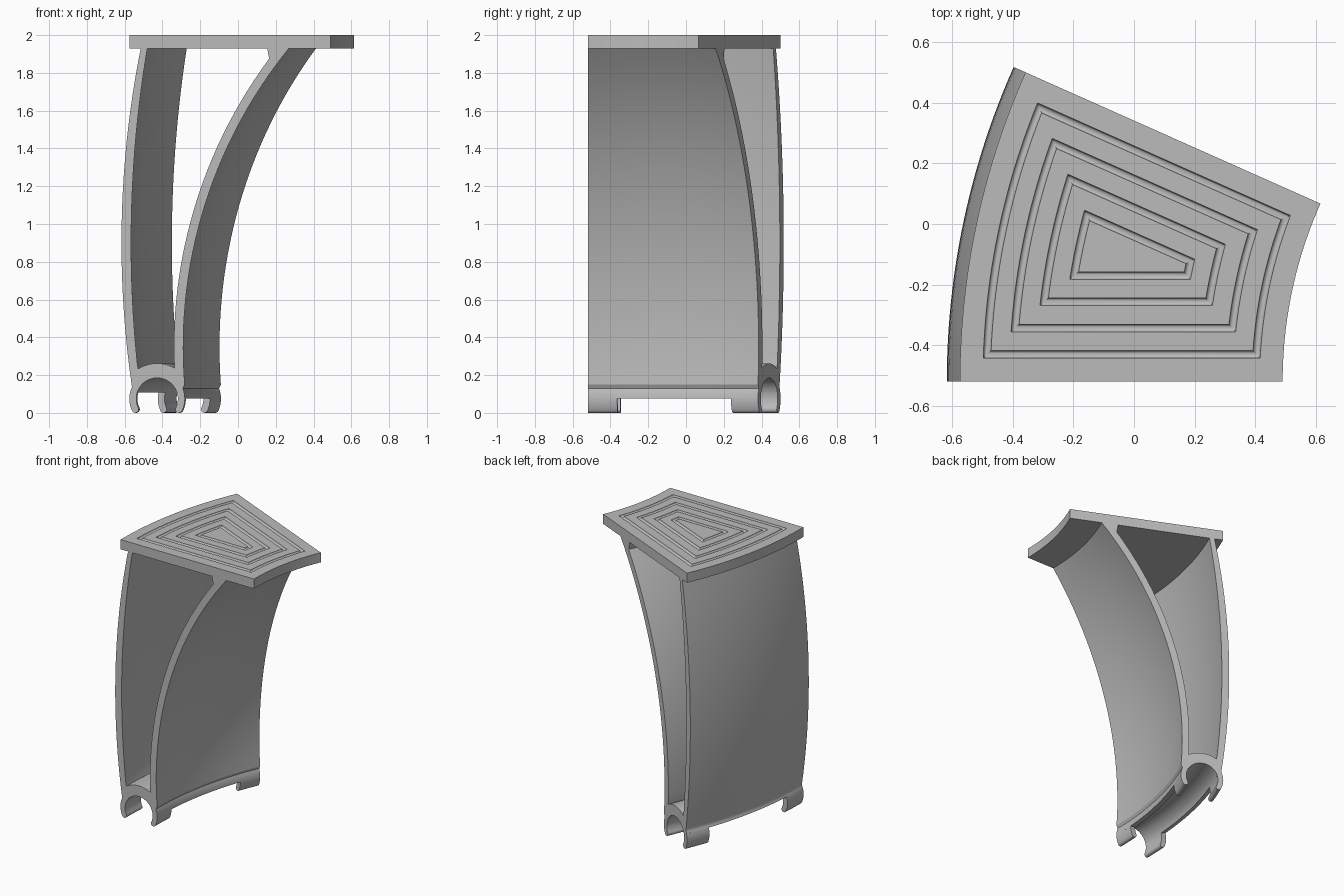
import bpy, bmesh
from math import sin, cos, asin, sqrt, radians, pi

cube = bpy.data.objects.get("Cube")
if cube:
    bpy.data.objects.remove(cube, do_unlink=True)

grey = bpy.data.materials.new("plain grey")
grey.use_nodes = True
GREY = (0.5, 0.5, 0.5, 1)
grey.diffuse_color = GREY
grey.node_tree.nodes["Principled BSDF"].inputs["Base Color"].default_value = GREY

# Everything is swept around one vertical axis
AXIS_X, AXIS_Y, SWEEP = 1.93, -0.5185, radians(24)
CLIP = radians(4)
PLATE_BOTTOM, PLATE_TOP = 1.93, 2.0


def polar(r, angle, z):
    return (AXIS_X - r * cos(angle), AXIS_Y + r * sin(angle), z)


def loft(name, loops):
    """Join equal closed loops with quads and cap both ends."""
    bm = bmesh.new()
    rows = [[bm.verts.new(p) for p in loop] for loop in loops]
    n = len(rows[0])
    for a, b in zip(rows, rows[1:]):
        for i in range(n):
            j = (i + 1) % n
            bm.faces.new((a[i], a[j], b[j], b[i]))
    bm.faces.new(rows[0][::-1])
    bm.faces.new(rows[-1])
    bmesh.ops.recalc_face_normals(bm, faces=bm.faces)
    mesh = bpy.data.meshes.new(name)
    bm.to_mesh(mesh)
    bm.free()
    mesh.materials.append(grey)
    obj = bpy.data.objects.new(name, mesh)
    bpy.context.collection.objects.link(obj)
    bpy.ops.object.select_all(action='DESELECT')
    obj.select_set(True)
    bpy.context.view_layer.objects.active = obj
    bpy.ops.object.shade_smooth_by_angle(angle=radians(30))
    return obj


def sweep(name, profile, start, end, steps):
    loft(name, [[polar(AXIS_X - x, start + (end - start) * k / steps, z)
                 for x, z in profile] for k in range(steps + 1)])


def circle(cx, cz, r, start, end, steps):
    return [(cx + r * cos(radians(start + (end - start) * k / steps)),
             cz + r * sin(radians(start + (end - start) * k / steps)))
            for k in range(steps + 1)]


def bow(x0, z0, r, z_from, z_to, steps=28):
    """Upright arc whose leftmost point is (x0, z0)."""
    zs = [z_from + (z_to - z_from) * k / steps for k in range(steps + 1)]
    return [(x0 + r - sqrt(r * r - (z - z0) ** 2), z) for z in zs]


# Clip centre and radii
CX, CZ, OUT, INN = -0.4285, 0.075, 0.147, 0.11
LEFT_END = 163

# Body: two bowed walls joined by a domed channel, open under the plate
body = bow(-0.617, 0.9, 5.25, PLATE_BOTTOM, 0.15)
body += circle(CX, CZ, OUT, 155, LEFT_END, 2)
body += circle(CX, CZ, INN, LEFT_END, 0, 24)
body += circle(CX, CZ, OUT, 0, 22, 4)
body += bow(-0.29, 0.35, 2.51, 0.15, PLATE_BOTTOM)
body += [(0.155, PLATE_BOTTOM)]
body += bow(-0.339, 0.35, 2.56, 1.875, 0.25)
body += circle(CX, CZ, 0.187, 60, 122, 12)
body += bow(-0.566, 0.9, 6.2, 0.25, PLATE_BOTTOM)
sweep("curved_body", body, 0, SWEEP, 24)


# Clip fingers: short rounded hooks at both ends of the channel
def finger(start, end):
    mid, cap = (OUT + INN) / 2, (OUT - INN) / 2
    turn = 1 if end > start else -1
    tip = radians(end)
    tx, tz = CX + mid * cos(tip), CZ + mid * sin(tip)
    return (circle(CX, CZ, OUT, start, end, 8)
            + circle(tx, tz, cap, end, end + turn * 180, 8)[1:-1]
            + circle(CX, CZ, INN, end, start, 8))


for side, angles in (("outer", (LEFT_END, 206)), ("inner", (0, -26))):
    for place, start in (("front", 0), ("back", SWEEP - CLIP)):
        sweep(f"{place}_{side}_clip_finger", finger(*angles), start, start + CLIP, 6)


# Top plate: outline offset inwards to form four rounded grooves
def outline(offset, z, steps=20):
    def arc(r):
        edge = asin(offset / r)
        return [polar(r, edge + (SWEEP - 2 * edge) * k / steps, z)
                for k in range(steps + 1)]
    return arc(2.504 - offset) + arc(1.44 + offset)[::-1]


GROOVE = 0.0125
loops = [outline(0, PLATE_BOTTOM), outline(0, PLATE_TOP)]
for offset in (0.076, 0.163, 0.25, 0.336):
    for k in range(9):
        a = pi * k / 8
        loops.append(outline(offset + GROOVE * (1 - cos(a)),
                             PLATE_TOP - GROOVE * sin(a)))
loft("grooved_top_plate", loops)
